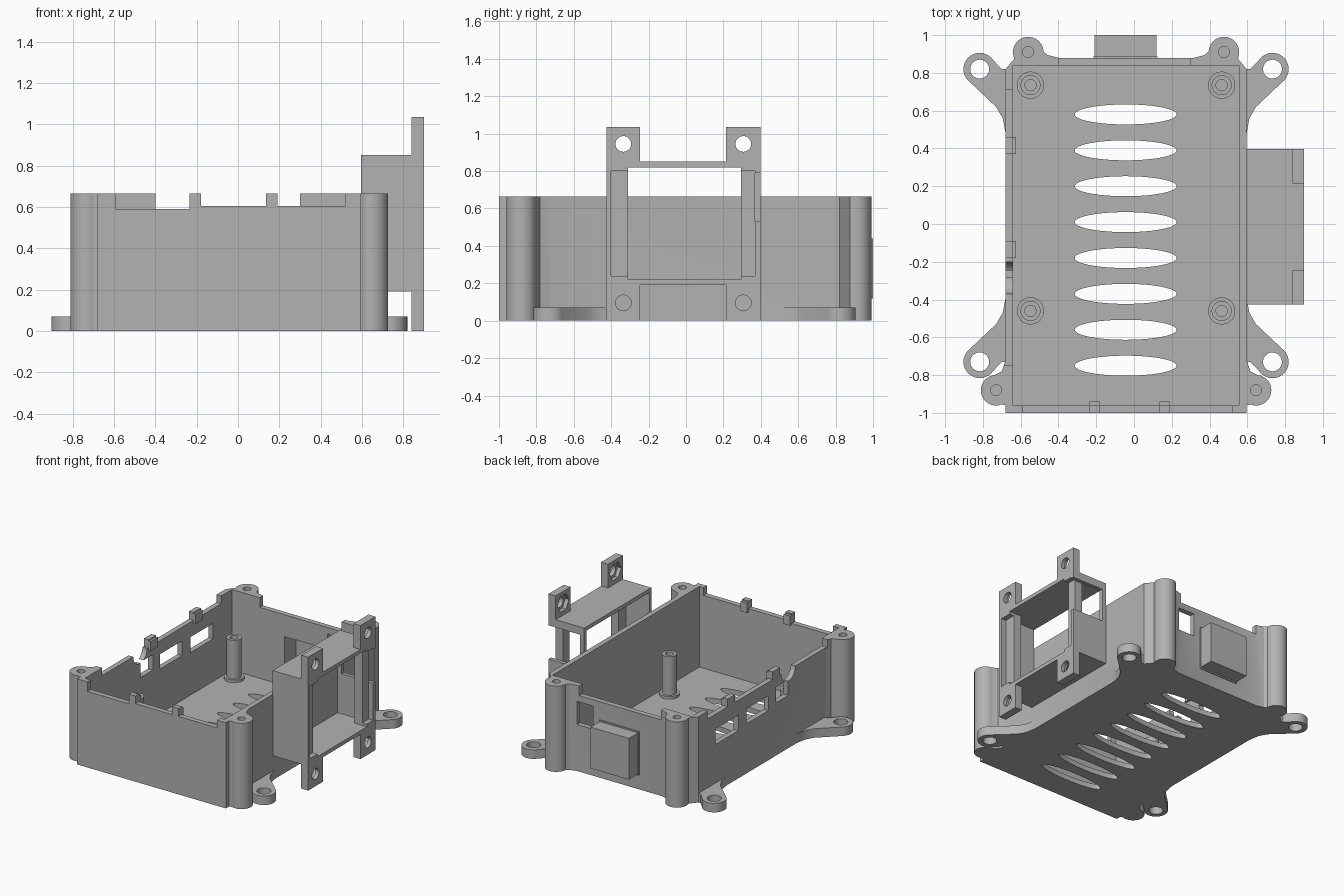
import bpy, bmesh
from math import cos, sin, pi

if "Cube" in bpy.data.objects:
    bpy.data.objects.remove(bpy.data.objects["Cube"], do_unlink=True)

grey = bpy.data.materials.new("plain grey")
grey.use_nodes = True
colour = (0.45, 0.45, 0.45, 1)
grey.diffuse_color = colour
grey.node_tree.nodes["Principled BSDF"].inputs["Base Color"].default_value = colour

MID = -0.042      # mirror line of the tray
TOP = 0.665       # rim height
FLOOR = 0.04


def prism(name, pts, lo, hi, axis="z"):
    """Extrude a 2D outline along an axis."""
    place = {"z": lambda a, b, t: (a, b, t),
             "x": lambda a, b, t: (t, a, b),
             "y": lambda a, b, t: (a, t, b)}[axis]
    bm = bmesh.new()
    bottom = [bm.verts.new(place(a, b, lo)) for a, b in pts]
    top = [bm.verts.new(place(a, b, hi)) for a, b in pts]
    bm.faces.new(bottom)
    bm.faces.new(top)
    n = len(pts)
    for i in range(n):
        j = (i + 1) % n
        bm.faces.new((bottom[i], bottom[j], top[j], top[i]))
    bmesh.ops.recalc_face_normals(bm, faces=bm.faces)
    mesh = bpy.data.meshes.new(name)
    bm.to_mesh(mesh)
    bm.free()
    mesh.materials.append(grey)
    ob = bpy.data.objects.new(name, mesh)
    bpy.context.collection.objects.link(ob)
    return ob


def block(name, x, y, z):
    return prism(name, [(x[0], y[0]), (x[1], y[0]), (x[1], y[1]), (x[0], y[1])], *z)


def ring(a, b, ra, rb=None, n=32):
    rb = rb or ra
    return [(a + ra * cos(2 * pi * i / n), b + rb * sin(2 * pi * i / n)) for i in range(n)]


def combine(ob, tool, op):
    mod = ob.modifiers.new("combine", "BOOLEAN")
    mod.operation, mod.solver, mod.object = op, "EXACT", tool
    bpy.context.view_layer.objects.active = ob
    bpy.ops.object.modifier_apply(modifier=mod.name)
    bpy.data.objects.remove(tool, do_unlink=True)


def add(ob, tool):
    combine(ob, tool, "UNION")


def cut(ob, tool):
    combine(ob, tool, "DIFFERENCE")


def both(pts):
    """The outline and its mirror image across the tray's middle."""
    return pts, [(2 * MID - a, b) for a, b in pts]


# Tray outline with trimmed back corners
left = [(-0.68, -1.0), (-0.68, 0.82), (-0.63, 0.88)]
tray = prism("enclosure_tray", left + both(left)[1][::-1], 0, TOP)

# Corner screw bosses with blended flanks
back_flank = [(-0.50, 0.955), (-0.485, 0.92), (-0.46, 0.895), (-0.40, 0.88),
              (-0.40, 0.86), (-0.60, 0.86), (-0.56, 0.95)]
front_flank = [(-0.785, -0.822), (-0.74, -0.80), (-0.70, -0.78), (-0.68, -0.72),
               (-0.66, -0.72), (-0.66, -0.965), (-0.70, -0.955)]
for centre, flank in (((-0.56, 0.91), back_flank), ((-0.73, -0.88), front_flank)):
    for outline in both(ring(*centre, 0.081)) + both(flank):
        add(tray, prism("boss", outline, 0, TOP))

# Mounting ears on the base
EAR_X, EAR_H = -0.817, 0.07
web = [(-0.878, -0.06), (-0.73, -0.2), (-0.695, -0.26), (-0.68, -0.34),
       (-0.66, -0.34), (-0.66, 0), (-0.70, 0), (-0.757, 0.06)]
ears = ((0.82, 1), (-0.73, -1))
for cy, s in ears:
    for outline in both([(a, cy + s * b) for a, b in web]) + both(ring(EAR_X, cy, 0.086)):
        add(tray, prism("ear", outline, 0, EAR_H))

# Hollow interior, ear holes and boss holes
cut(tray, block("cavity", (-0.64, 0.557), (-0.96, 0.84), (FLOOR, 1)))
for cy, s in ears:
    for outline in both(ring(EAR_X, cy, 0.05)):
        cut(tray, prism("hole", outline, -0.1, 0.2))
for centre in ((-0.56, 0.91), (-0.73, -0.88)):
    for outline in both(ring(*centre, 0.029, n=20)):
        cut(tray, prism("hole", outline, 0.3, 1))

# Oval vents in the floor
for i in range(8):
    cut(tray, prism("vent", ring(-0.044, 0.58 - 0.19 * i, 0.27, 0.053, 48), -0.1, 0.2))

# Lowered rim between the lid clips
for x0, x1, z in ((-0.59, -0.235, 0.59), (-0.18, 0.135, 0.605), (0.19, 0.52, 0.605)):
    cut(tray, block("notch", (x0, x1), (-1.1, -0.9), (z, 1)))
cut(tray, block("notch", (-0.4, 0.3), (0.8, 0.95), (0.59, 1)))
for y0, y1 in ((0.46, 0.71), (-0.09, 0.37), (-0.75, -0.18)):
    cut(tray, block("notch", (-0.72, -0.6), (y0, y1), (0.605, 1)))
cut(tray, prism("cable_notch", ring(-0.285, 0.605, 0.085), -0.72, -0.6, "x"))

# Small inward nubs on the clips
for x0 in (-0.235, 0.135):
    add(tray, block("nub", (x0, x0 + 0.055), (-0.98, -0.94), (0.58, 0.655)))
for y0 in (-0.18, 0.37):
    add(tray, block("nub", (-0.66, -0.625), (y0, y0 + 0.09), (0.58, 0.655)))

# Port windows
for y0, y1, z0, z1 in ((0.33, 0.61, 0.37, 0.49), (-0.04, 0.23, 0.385, 0.5),
                       (-0.28, -0.13, 0.41, 0.53)):
    cut(tray, block("port", (-0.72, -0.6), (y0, y1), (z0, z1)))
cut(tray, block("port", (0.18, 0.32), (0.8, 0.95), (0.36, 0.54)))
cut(tray, block("port", (-0.19, 0.11), (0.8, 0.95), (0.15, 0.42)))

# Connector hood on the back wall
hood = block("connector_hood", (-0.21, 0.12), (0.875, 1.0), (0.12, 0.44))
add(hood, block("collar", (-0.215, 0.125), (0.87, 0.888), (0.11, 0.45)))
cut(hood, block("hollow", (-0.19, 0.11), (0.8, 0.98), (0.15, 0.42)))
parts = [tray, hood]

# Board standoffs
for x, side in ((-0.548, "left"), (0.464, "right")):
    for y, end in ((0.735, "back"), (-0.46, "front")):
        post = prism(f"standoff_{end}_{side}", ring(x, y, 0.053), FLOOR - 0.01, 0.36)
        add(post, prism("foot", ring(x, y, 0.072), FLOOR - 0.01, FLOOR + 0.02))
        cut(post, prism("hole", ring(x, y, 0.03, n=20), 0.1, 1))
        parts.append(post)

# Side bracket: a square tube with a recessed flange
bracket = block("side_bracket", (0.595, 0.9), (-0.425, 0.398), (0.19, 0.85))
cut(bracket, block("recess", (0.86, 1), (-0.4, 0.37), (0.24, 0.80)))
cut(bracket, block("opening", (0.5, 1), (-0.31, 0.295), (0.22, 0.82)))
cut(bracket, block("hollow", (0.5, 0.795), (-0.4, 0.37), (0.22, 0.82)))
cut(bracket, block("side_slot", (0.63, 1), (0.37, 0.5), (0.53, 0.79)))

# Bracket tabs with screw holes and hexagonal nut pockets
for y0, y1 in ((-0.425, -0.245), (0.215, 0.398)):
    cy = (y0 + y1) / 2
    for z0, z1, cz in ((0.85, 1.035, 0.945), (0, 0.19, 0.095)):
        add(bracket, block("tab", (0.84, 0.9), (y0, y1), (z0, z1)))
        cut(bracket, prism("hole", ring(cy, cz, 0.042), 0.8, 1, "x"))
        cut(bracket, prism("nut_pocket", ring(cy, cz, 0.07, n=6), 0.8, 0.87, "x"))
parts.append(bracket)

# Smooth the round walls and keep the edges crisp
bpy.ops.object.select_all(action="DESELECT")
for ob in parts:
    ob.select_set(True)
bpy.context.view_layer.objects.active = tray
bpy.ops.object.shade_smooth_by_angle(angle=pi / 6)
